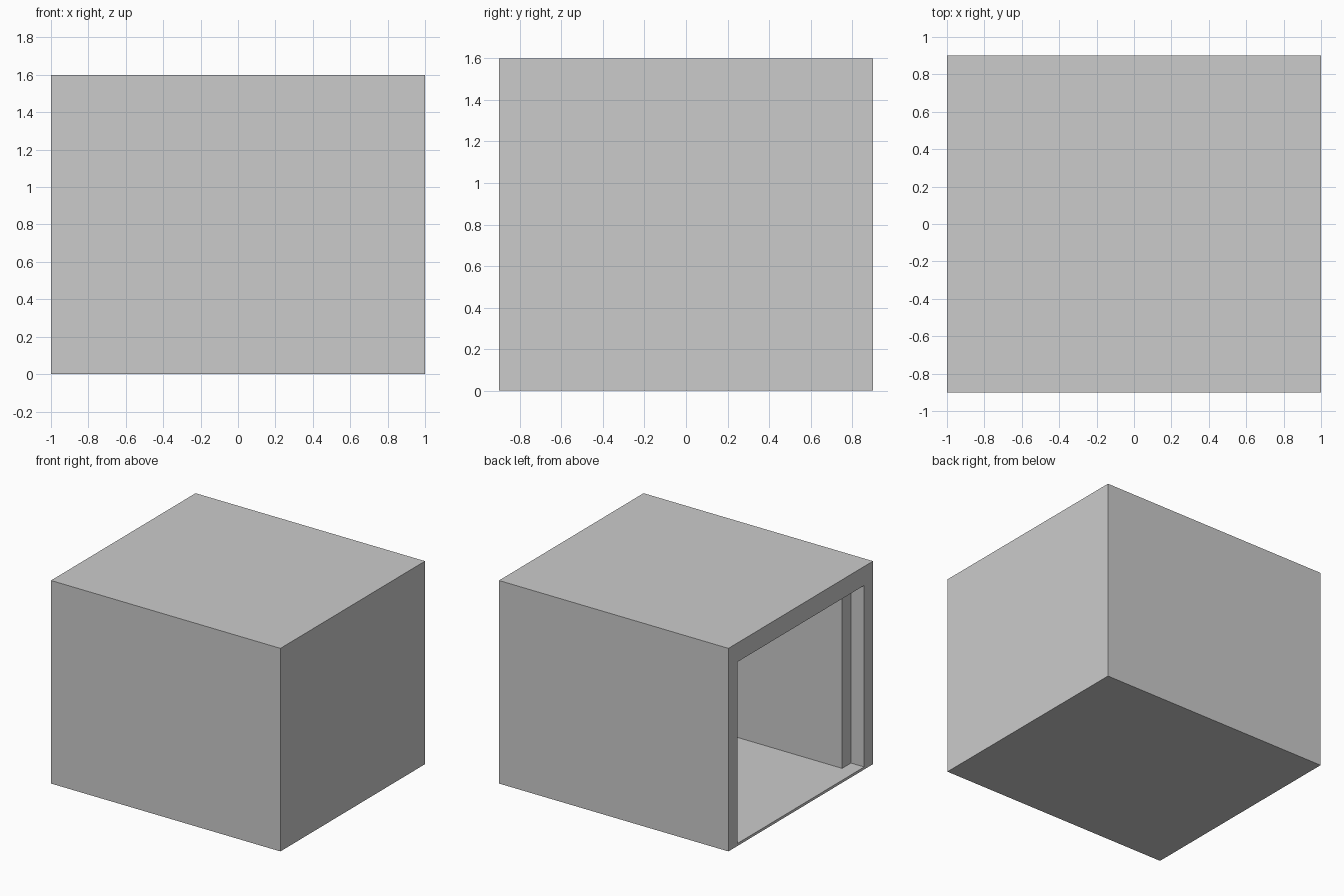
import bpy

if "Cube" in bpy.data.objects:
    bpy.data.objects.remove(bpy.data.objects["Cube"])


def box(name, x, y, z):
    """Box given by its (min, max) range on each axis."""
    bpy.ops.mesh.primitive_cube_add(size=1, location=[sum(r) / 2 for r in (x, y, z)])
    ob = bpy.context.object
    ob.name = name
    ob.scale = [r[1] - r[0] for r in (x, y, z)]
    bpy.ops.object.transform_apply(location=True, rotation=True, scale=True)
    return ob


def cut(target, cutter):
    """Subtract the cutter and keep it hidden as a helper."""
    mod = target.modifiers.new(cutter.name, 'BOOLEAN')
    mod.operation = 'DIFFERENCE'
    mod.solver = 'EXACT'
    mod.object = cutter
    bpy.context.view_layer.objects.active = target
    bpy.ops.object.modifier_apply(modifier=mod.name)
    bpy.data.objects.remove(cutter)


FLOOR, CEILING = 0.02, 1.45

# outer shell
shell = box("shell", (-1, 1), (-0.9, 0.9), (0, 1.6))

# room hollowed out from the open left side
cut(shell, box("room_cutter", (-1.2, 0.89), (-0.68, 0.68), (FLOOR, CEILING)))

# wider recess at the mouth, leaving a step in each side wall
cut(shell, box("mouth_cutter", (-1.2, -0.885), (-0.79, 0.79), (FLOOR, CEILING)))
